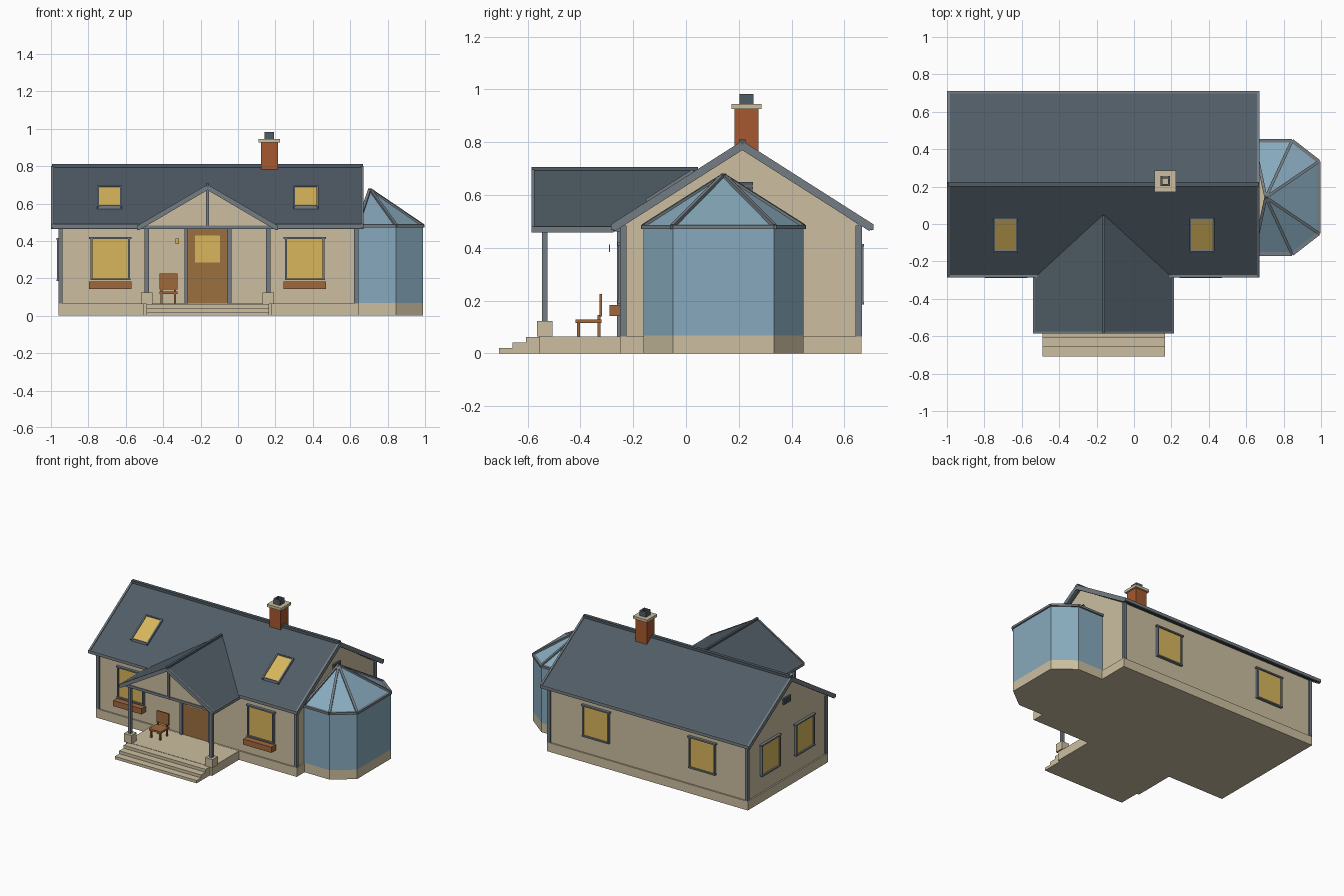
import bpy, bmesh
from mathutils import Vector

if "Cube" in bpy.data.objects:
    bpy.data.objects.remove(bpy.data.objects["Cube"])


def material(name, rgb):
    m = bpy.data.materials.new(name)
    lin = [((c / 255 + 0.055) / 1.055) ** 2.4 for c in rgb]
    m.diffuse_color = (*lin, 1)
    m.use_nodes = True
    m.node_tree.nodes["Principled BSDF"].inputs["Base Color"].default_value = m.diffuse_color
    return m


STONE = material("cream stone", (204, 191, 160))
SLATE = material("dark slate", (80, 92, 101))
TRIM = material("grey trim", (116, 125, 132))
BRICK = material("red brick", (165, 88, 46))
WOOD = material("brown wood", (160, 104, 60))
DOOR = material("door brown", (156, 112, 62))
LIGHT = material("warm yellow", (216, 182, 92))
GLASS = material("blue glass", (135, 170, 189))


def make(name, verts, faces, mat):
    me = bpy.data.meshes.new(name)
    me.from_pydata([tuple(v) for v in verts], [], faces)
    bm = bmesh.new()
    bm.from_mesh(me)
    bmesh.ops.recalc_face_normals(bm, faces=bm.faces[:])
    bm.to_mesh(me)
    bm.free()
    me.materials.append(mat)
    ob = bpy.data.objects.new(name, me)
    bpy.context.collection.objects.link(ob)
    return ob


def prism(name, pts, offset, mat):
    """Extrude a planar 3D outline along an offset."""
    n = len(pts)
    verts = [Vector(p) for p in pts] + [Vector(p) + Vector(offset) for p in pts]
    faces = [tuple(range(n)), tuple(range(n, 2 * n))]
    faces += [(i, (i + 1) % n, (i + 1) % n + n, i + n) for i in range(n)]
    return make(name, verts, faces, mat)


def box(name, x0, x1, y0, y1, z0, z1, mat):
    return prism(name, [(x0, y0, z0), (x1, y0, z0), (x1, y1, z0), (x0, y1, z0)], (0, 0, z1 - z0), mat)


def bar(name, p, q, w, h, mat):
    """Rectangular bar from p to q."""
    p, q = Vector(p), Vector(q)
    rot = (q - p).to_track_quat('Y', 'Z')
    a, b = rot @ Vector((w / 2, 0, 0)), rot @ Vector((0, 0, h / 2))
    return prism(name, [p - a - b, p + a - b, p + a + b, p - a + b], q - p, mat)


def window(name, c, u, n, w=0.19, h=0.21):
    """Framed pane on a wall: centre, across direction, outward normal."""
    c, u, n, up = Vector(c), Vector(u), Vector(n), Vector((0, 0, 1))

    def plate(part, a0, a1, b0, b1, depth, mat):
        prism(name + part, [c + u * a + up * b for a, b in
              ((a0, b0), (a1, b0), (a1, b1), (a0, b1))], n * depth, mat)
    x, z, t = w / 2, h / 2, 0.01
    plate("_pane", -x, x, -z, z, 0.009, LIGHT)
    for s in (-1, 1):
        plate("_jamb", s * x, s * (x + t), -z, z, 0.018, TRIM)
        e = 0.012 if s < 0 else 0.018
        plate("_rail", -x - e, x + e, s * z, s * (z + t), 0.02, TRIM)


# main house: plinth, gabled walls, corner boards
RY, SL = 0.213, 0.64          # ridge position and roof slope
X0, X1 = -0.95, 0.635
box("plinth", -0.96, 0.645, -0.25, 0.665, 0, 0.065, STONE)
prism("house_walls", [(X0, -0.24, 0.065), (X0, 0.655, 0.065), (X0, 0.655, 0.488),
      (X0, RY, 0.775), (X0, -0.24, 0.488)], (X1 - X0, 0, 0), STONE)
for x in (-0.948, 0.632):
    for y in (-0.238, 0.655):
        box("corner_board", x - 0.011, x + 0.011, y - 0.012, y + 0.012, 0.065, 0.485, TRIM)

# main roof slabs, rake boards, gutters, ridge cap
for s in (-1, 1):
    ye = RY + s * 0.49
    prism("roof_slab", [(-0.99, RY, 0.80), (0.66, RY, 0.80), (0.66, ye, 0.487), (-0.99, ye, 0.487)],
          (0, 0, -0.022), SLATE)
    for x in (-0.992, 0.664):
        bar("rake_board", (x, RY, 0.788), (x, ye, 0.476), 0.014, 0.03, TRIM)
    box("gutter", -0.999, 0.671, ye - 0.008, ye + 0.008, 0.468, 0.49, TRIM)
box("ridge_cap", -0.995, 0.667, RY - 0.012, RY + 0.012, 0.788, 0.81, SLATE)

# skylights on the front slope
def roof_z(y):
    return 0.80 - (RY - y) * SL


for x in (-0.6875, 0.3625):
    ya, yb, w = -0.14, 0.025, 0.062
    prism("skylight_glass", [(x - w, ya, roof_z(ya)), (x + w, ya, roof_z(ya)), (x + w, yb, roof_z(yb)),
          (x - w, yb, roof_z(yb))], (0, -0.005, 0.009), LIGHT)
    for s in (-1, 1):
        bar("skylight_side", (x + s * w, ya - 0.005, roof_z(ya - 0.005)),
            (x + s * w, yb + 0.005, roof_z(yb + 0.005)), 0.01, 0.032, TRIM)
    for y in (ya, yb):
        box("skylight_end", x - w, x + w, y - 0.006, y + 0.006, roof_z(y) - 0.012, roof_z(y) + 0.015, TRIM)

# chimney with hollow pot
box("chimney_stack", 0.122, 0.213, 0.184, 0.274, 0.70, 0.928, BRICK)
box("chimney_cap", 0.11, 0.225, 0.172, 0.286, 0.926, 0.945, STONE)
for s in (-1, 1):
    cx, cy = 0.1675, 0.229
    box("chimney_pot_side", cx + s * 0.02 - 0.006, cx + s * 0.02 + 0.006, cy - 0.027, cy + 0.027, 0.944, 0.982, SLATE)
    box("chimney_pot_end", cx - 0.02, cx + 0.02, cy + s * 0.02 - 0.006, cy + s * 0.02 + 0.006, 0.944, 0.982, SLATE)

# windows and flower boxes
for x in (-0.6825, 0.3575):
    window("front_window", (x, -0.24, 0.305), (1, 0, 0), (0, -1, 0))
    box("flower_box", x - 0.113, x + 0.113, -0.29, -0.24, 0.142, 0.183, WOOD)
for x in (-0.595, 0.255):
    window("back_window", (x, 0.655, 0.30), (1, 0, 0), (0, 1, 0))
for y in (0.015, 0.405):
    window("side_window", (X0, y, 0.30), (0, 1, 0), (-1, 0, 0))

# louvred gable vents
for x, s in ((X0, -1), (X1, 1)):
    for k in range(3):
        z = 0.605 + k * 0.016
        box("gable_vent_slat", min(x, x + s * 0.012), max(x, x + s * 0.012),
            RY - 0.04, RY + 0.04, z, z + 0.012, SLATE)

# front door
box("door", -0.268, -0.052, -0.249, -0.24, 0.065, 0.465, DOOR)
box("door_light", -0.23, -0.097, -0.254, -0.248, 0.285, 0.43, LIGHT)
for x in (-0.276, -0.045):
    box("door_jamb", x - 0.01, x + 0.01, -0.262, -0.24, 0.065, 0.475, TRIM)
box("door_head", -0.286, -0.035, -0.262, -0.24, 0.465, 0.485, TRIM)
box("porch_lamp", -0.334, -0.316, -0.292, -0.287, 0.384, 0.412, LIGHT)

# porch floor and steps
PX = -0.163
box("porch_floor", -0.508, 0.182, -0.555, -0.24, 0, 0.064, STONE)
for k, y in enumerate((-0.708, -0.657, -0.606)):
    box("step", -0.49, 0.165, y, -0.55, 0, 0.021 * (k + 1) - 0.001, STONE)

# porch roof: valley shaped slabs running into the main roof
for s in (-1, 1):
    xe = PX + s * 0.37
    prism("porch_roof", [(PX, -0.58, 0.697), (PX, 0.05, 0.697), (xe, -0.28, 0.48), (xe, -0.58, 0.48)],
          (0, 0, -0.02), SLATE)
    bar("porch_rake", (PX, -0.58, 0.687), (xe, -0.58, 0.47), 0.012, 0.026, TRIM)
    bar("porch_gutter", (xe, -0.585, 0.47), (xe, -0.275, 0.47), 0.012, 0.022, TRIM)
    # post and pedestal
    px = PX + s * 0.325
    box("porch_pedestal", px - 0.03, px + 0.03, -0.565, -0.505, 0.064, 0.124, STONE)
    box("porch_post", px - 0.011, px + 0.011, -0.546, -0.524, 0.124, 0.475, TRIM)
    box("porch_side_beam", px - 0.011, px + 0.011, -0.55, -0.24, 0.462, 0.482, TRIM)
box("porch_ridge", PX - 0.008, PX + 0.008, -0.586, 0.045, 0.687, 0.706, SLATE)
box("porch_front_beam", -0.52, 0.194, -0.562, -0.535, 0.464, 0.482, TRIM)
box("king_post", PX - 0.009, PX + 0.009, -0.568, -0.54, 0.475, 0.68, TRIM)
prism("porch_gable", [(-0.505, -0.555, 0.476), (0.179, -0.555, 0.476), (PX, -0.555, 0.677)],
      (0, 0.015, 0), STONE)

# porch chair
CX = -0.3725
box("chair_seat", CX - 0.048, CX + 0.048, -0.418, -0.32, 0.116, 0.129, WOOD)
box("chair_back", CX - 0.048, CX + 0.048, -0.328, -0.318, 0.14, 0.225, WOOD)
for s in (-1, 1):
    x = CX + s * 0.036
    box("chair_front_leg", x - 0.005, x + 0.005, -0.412, -0.402, 0.064, 0.118, WOOD)
    box("chair_back_leg", x - 0.005, x + 0.005, -0.336, -0.324, 0.064, 0.145, WOOD)

# conservatory: stone base, glass walls, glass roof fan with ribs
YC = 0.142
half = [(0.64, 0.303), (0.845, 0.303), (0.988, 0.192)]
ring = [(x, YC - d) for x, d in half] + [(x, YC + d) for x, d in reversed(half)]
prism("conservatory_base", [(x, y, 0) for x, y in ring], (0, 0, 0.068), STONE)
apex = (0.705, YC, 0.675)
for (ax, ay), (bx, by) in zip(ring, ring[1:]):
    make("glass_wall", [(ax, ay, 0.068), (bx, by, 0.068), (bx, by, 0.48), (ax, ay, 0.48)], [(0, 1, 2, 3)], GLASS)
    make("glass_roof", [(ax, ay, 0.48), (bx, by, 0.48), apex], [(0, 1, 2)], GLASS)
    bar("conservatory_eave", (ax, ay, 0.479), (bx, by, 0.479), 0.02, 0.016, TRIM)
for x, y in ring:
    bar("roof_rib", (x, y, 0.483), apex, 0.016, 0.014, TRIM)
